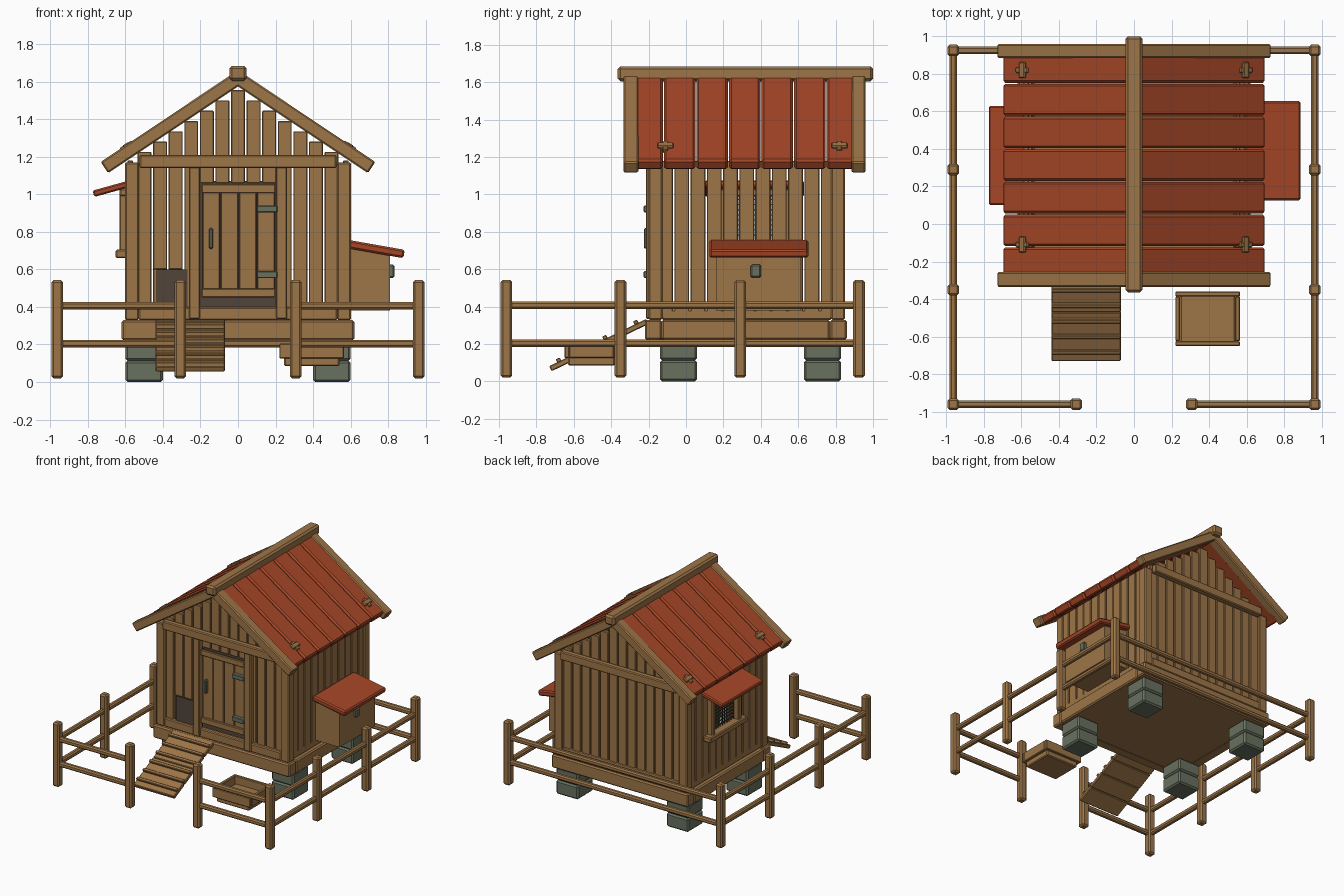
import bpy
from math import atan2, hypot, radians
from mathutils import Matrix

cube = bpy.data.objects.get("Cube")
if cube:
    bpy.data.objects.remove(cube, do_unlink=True)


def material(name, rgb):
    m = bpy.data.materials.new(name)
    m.use_nodes = True
    m.diffuse_color = (*rgb, 1)
    bsdf = next(n for n in m.node_tree.nodes if n.type == 'BSDF_PRINCIPLED')
    bsdf.inputs["Base Color"].default_value = (*rgb, 1)
    return m


WOOD = material("wood", (0.34, 0.18, 0.065))
RED = material("red_paint", (0.38, 0.062, 0.02))
STONE = material("grey_green_stone", (0.14, 0.165, 0.115))
DARK = material("dark_opening", (0.085, 0.06, 0.042))
WIRE = material("dark_wire", (0.05, 0.05, 0.045))


def block(name, centre, size, mat=WOOD, bevel=0.007, axis='Y', angle=0.0):
    """Bevelled box, turned about one axis."""
    x, y, z = (s / 2 for s in size)
    verts = [(a, b, c) for a in (-x, x) for b in (-y, y) for c in (-z, z)]
    faces = [(0, 1, 3, 2), (4, 6, 7, 5), (0, 4, 5, 1),
             (2, 3, 7, 6), (0, 2, 6, 4), (1, 5, 7, 3)]
    mesh = bpy.data.meshes.new(name)
    mesh.from_pydata(verts, [], faces)
    mesh.materials.append(mat)
    ob = bpy.data.objects.new(name, mesh)
    bpy.context.collection.objects.link(ob)
    ob.matrix_world = Matrix.Translation(centre) @ Matrix.Rotation(angle, 4, axis)
    if bevel:
        mod = ob.modifiers.new("soft_edges", 'BEVEL')
        mod.width = bevel
        mod.segments = 1
    return ob


def box(name, xs, ys, zs, mat=WOOD, bevel=0.007):
    """Box given by its limits on each axis."""
    lims = (xs, ys, zs)
    return block(name, [(a + b) / 2 for a, b in lims], [abs(b - a) for a, b in lims], mat, bevel)


def sloped(name, start, end, ys, thick, mat=WOOD, bevel=0.007):
    """Board running from start to end in the xz plane."""
    (x0, z0), (x1, z1) = start, end
    centre = ((x0 + x1) / 2, sum(ys) / 2, (z0 + z1) / 2)
    size = (hypot(x1 - x0, z1 - z0), ys[1] - ys[0], thick)
    return block(name, centre, size, mat, bevel, 'Y', -atan2(z1 - z0, x1 - x0))


# Stone footings and platform
for x in (-0.5, 0.5):
    for y in (-0.04, 0.73):
        box("footing_lower", (x - .1, x + .1), (y - .1, y + .1), (0, .113), STONE, .012)
        box("footing_upper", (x - .1, x + .1), (y - .1, y + .1), (.113, .22), STONE, .012)
box("floor", (-.6, .6), (-.2, .84), (.225, .32))
for y in (-.175, .815):
    box("platform_beam", (-.62, .62), (y - .045, y + .045), (.222, .33), bevel=.01)
for x in (-.575, .575):
    box("platform_side_beam", (x - .045, x + .045), (-.13, .77), (.222, .33), bevel=.01)

# Corner posts and sills
for x in (-.565, .565):
    for y in (-.163, .813):
        box("corner_post", (x - .037, x + .037), (y - .037, y + .037), (.33, 1.17))
    box("side_sill", (x - .025, x + .025), (-.13, .78), (.33, .385))
for y, out in ((-.18, -1), (.83, 1)):
    box("end_sill", (-.53, .53), (y - .02, y + .02), (.33, .4))
    box("tie_beam", (-.525, .525), (y + out * .03 - .025, y + out * .03 + .025), (1.14, 1.21))

# End walls: planks stepping up into the gable
PITCH = .083
for y, front in ((-.16, True), (.81, False)):
    for k in range(-6, 7):
        x = k * PITCH
        foot = .34
        if front and abs(k) <= 2:
            foot = 1.06
        elif front and k in (-4, -5):
            foot = .6
        box("wall_plank", (x - .037, x + .037), (y - .015, y + .015),
            (foot, 1.555 - .66 * abs(x)), bevel=.004)

# Side walls, with a window gap on the right side
for x in (-.575, .575):
    for k in range(-5, 6):
        y = .325 + .087 * k
        spans = [(.34, .69), (1.03, 1.18)] if x < 0 and -1 <= k <= 2 else [(.34, 1.18)]
        for span in spans:
            box("side_plank", (x - .015, x + .015), (y - .0395, y + .0395), span, bevel=.004)

# Door with frame, hinges and handle
for x in (-.232, .232):
    box("door_post", (x - .03, x + .03), (-.215, -.165), (.335, 1.15))
for k in range(4):
    x = -.142 + k * .097
    box("door_plank", (x - .046, x + .046), (-.19, -.165), (.45, 1.04), bevel=.004)
for z in (.475, 1.03):
    box("door_rail", (-.195, .2), (-.207, -.185), (z - .024, z + .024), bevel=.005)
box("door_shadow_panel", (-.2, .2), (-.163, -.156), (.4, 1.07), DARK, 0)
for z in (.572, .922):
    box("hinge", (.1, .21), (-.226, -.19), (z - .019, z + .019), STONE, .005)
box("handle", (-.155, -.133), (-.225, -.19), (.71, .82), STONE, .006)
box("small_door", (-.435, -.27), (-.181, -.173), (.39, .6), DARK, 0)

# Window with wire mesh and awning
for y in (.2, .54):
    box("window_jamb", (-.632, -.56), (y - .022, y + .022), (.68, 1.03))
box("window_sill", (-.652, -.56), (.13, .61), (.66, .705))
box("window_head", (-.63, -.56), (.17, .57), (.99, 1.03))
for k in range(1, 12):
    y = .2 + k * .34 / 12
    box("mesh_upright", (-.592, -.586), (y - .003, y + .003), (.7, 1.0), WIRE, 0)
for k in range(1, 11):
    z = .7 + k * .3 / 11
    box("mesh_cross", (-.592, -.586), (.2, .54), (z - .003, z + .003), WIRE, 0)
sloped("awning", (-.77, 1.003), (-.565, 1.06), (.1, .63), .035, RED, .008)

# Roof boards, rafters, ridge and cleats
for s in (-1, 1):
    for k in range(7):
        y = -.295 + .174 * k
        sloped("roof_board", (0, 1.615), (s * .685, 1.156), (y + .003, y + .171), .064, RED, .012)
    for ys in ((-.335, -.255), (.885, .96)):
        sloped("rafter", (0, 1.618), (s * .712, 1.143), ys, .072, WOOD, .008)
    for y in (-.11, .82):
        sloped("roof_cleat", (s * .575, 1.268), (s * .608, 1.246), (y - .043, y + .043), .03, WOOD, .006)
        sloped("cleat_peg", (s * .56, 1.275), (s * .625, 1.232), (y - .015, y + .015), .03, WOOD, .005)
box("ridge_beam", (-.045, .045), (-.365, 1.0), (1.605, 1.685), bevel=.014)

# Nest box with sloping lid and latch
nest = box("nest_box", (.575, .81), (.16, .615), (.38, .73), bevel=0)
for v in nest.data.vertices:
    if v.co.z > 0 and v.co.x > 0:
        v.co.z -= .045
sloped("nest_lid", (.585, .735), (.885, .682), (.125, .655), .045, RED, .01)
box("nest_latch", (.8, .833), (.345, .402), (.555, .625), STONE, .008)

# Ramp with battens
slope = radians(26)
run = Matrix.Rotation(slope, 4, 'X')
middle = Matrix.Translation((-.255, -.465, .195))
for k in range(4):
    block("ramp_plank", middle @ run @ Matrix.Translation((0, -.218 + k * .145, 0)).translation,
          (.37, .142, .03), WOOD, .005, 'X', slope)
for k in range(6):
    block("ramp_batten", middle @ run @ Matrix.Translation((0, -.23 + k * .092, .022)).translation,
          (.37, .024, .022), WOOD, .004, 'X', slope)

# Feeding tray
box("tray_base", (.245, .54), (-.63, -.38), (.085, .14))
for y in (-.637, -.373):
    box("tray_long_side", (.22, .565), (y - .013, y + .013), (.125, .205), bevel=.005)
for x in (.233, .552):
    box("tray_short_side", (x - .013, x + .013), (-.624, -.386), (.125, .205), bevel=.005)

# Fence
EDGE, FRONT, BACK = .963, -.96, .925
posts = [(s * x, y) for s in (-1, 1)
         for x, y in ((EDGE, FRONT), (EDGE, -.35), (EDGE, .29), (EDGE, BACK), (.308, FRONT))]
for x, y in posts:
    box("fence_post", (x - .031, x + .031), (y - .031, y + .031), (.02, .543), bevel=.012)
for z in (.205, .407):
    for s in (-1, 1):
        box("side_rail", (s * EDGE - .02, s * EDGE + .02), (FRONT, BACK), (z - .02, z + .02), bevel=.01)
        box("front_rail", sorted((s * .308, s * EDGE)), (FRONT - .02, FRONT + .02), (z - .02, z + .02), bevel=.01)
    box("back_rail", (-EDGE, EDGE), (BACK - .02, BACK + .02), (z - .02, z + .02), bevel=.01)
